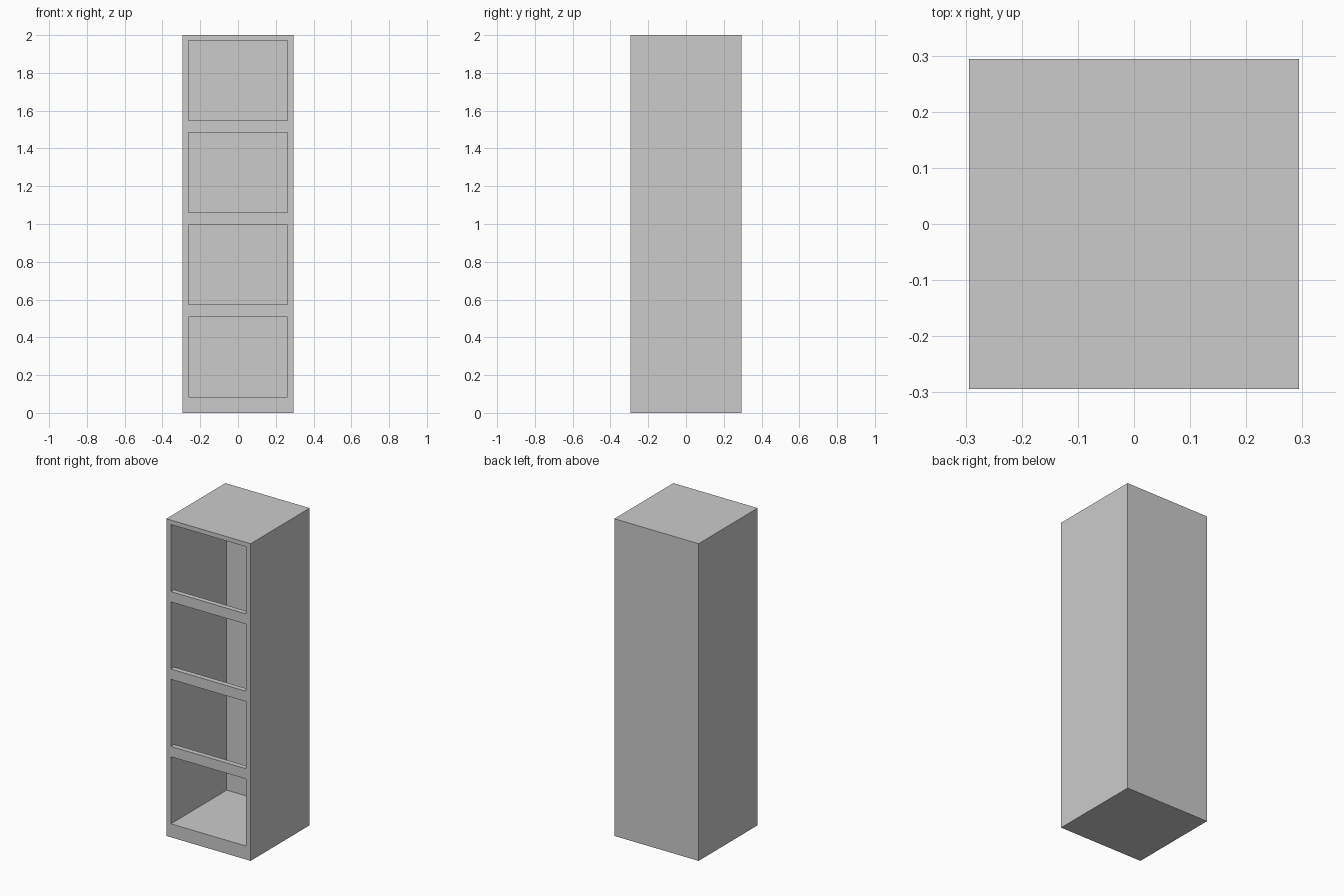
import bpy

if "Cube" in bpy.data.objects:
    bpy.data.objects.remove(bpy.data.objects["Cube"])

HALF = 0.294      # half width and half depth
HEIGHT = 2.0
WALL = 0.032      # thickness of sides, back, top and front frame
BASE = 0.085      # floor level inside
OPENING = 0.423   # height of each opening
PITCH = 0.488     # spacing of the openings


def box(name, lo, hi):
    """Axis-aligned box between two corners."""
    bpy.ops.mesh.primitive_cube_add(
        size=1, location=[(a + b) / 2 for a, b in zip(lo, hi)])
    obj = bpy.context.object
    obj.name = name
    obj.scale = [b - a for a, b in zip(lo, hi)]
    bpy.ops.object.transform_apply(location=True, rotation=False, scale=True)
    return obj


def cut(target, cutter):
    """Subtract the cutter from the target and discard it."""
    mod = target.modifiers.new("cut", 'BOOLEAN')
    mod.operation = 'DIFFERENCE'
    mod.solver = 'EXACT'
    mod.object = cutter
    cutter.hide_render = True
    bpy.context.view_layer.objects.active = target
    bpy.ops.object.modifier_apply(modifier=mod.name)
    bpy.data.objects.remove(cutter, do_unlink=True)


# Tall cabinet body
cabinet = box("cabinet_body", (-HALF, -HALF, 0), (HALF, HALF, HEIGHT))

# One tall hollow behind the front frame
inner = HALF - WALL
top = BASE + 3 * PITCH + OPENING
cut(cabinet, box("hollow", (-inner, -inner, BASE), (inner, inner, top)))

# Four openings through the front frame
for i in range(4):
    z = BASE + i * PITCH
    cut(cabinet, box("opening", (-inner, -HALF - 0.1, z),
                     (inner, -inner + 0.1, z + OPENING)))
